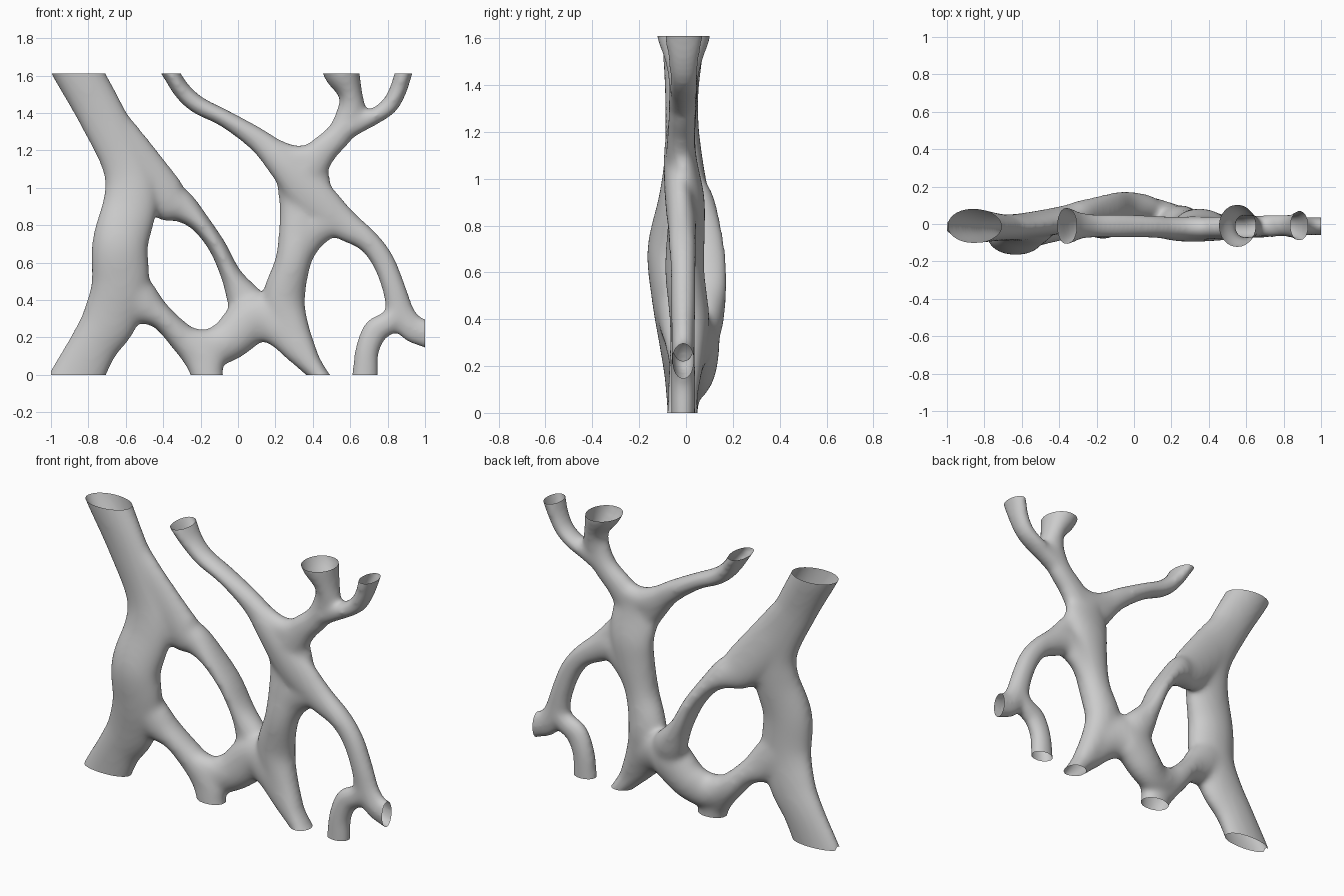
import bpy
import bmesh
import math
from mathutils import Vector

TOP = 1.61
SIDES = 28
STEPS = 6
SOFTEN = 30
VOXEL = 0.012

start_cube = bpy.data.objects.get("Cube")
if start_cube:
    bpy.data.objects.remove(start_cube, do_unlink=True)


def spline(a, b, c, d, t):
    """Catmull-Rom blend between b and c for any number of channels."""
    return [0.5 * (2 * q + (r - p) * t + (2 * p - 5 * q + 4 * r - s) * t * t
                   + (3 * q - p - 3 * r + s) * t ** 3)
            for p, q, r, s in zip(a, b, c, d)]


def extend(end, inner, length=0.1):
    """Continue a limb straight past its open end so it can be trimmed flat."""
    step = Vector((end[0] - inner[0], end[1] - inner[1])).normalized() * length
    return (end[0] + step.x, end[1] + step.y, *end[2:])


def padding(along, across):
    """Extra radius that makes up for the shrinkage of the softening pass."""
    return min(0.02, SOFTEN * 0.000017 * along / across ** 2)


def limb(bm, points, open_start=False, open_end=False):
    """Sweep an ellipse along points of (x, z, y, half width, half depth)."""
    points = list(points)
    if open_start:
        points.insert(0, extend(points[0], points[1]))
    if open_end:
        points.append(extend(points[-1], points[-2]))
    padded = [points[0]] + points + [points[-1]]
    path = []
    for i in range(len(points) - 1):
        path += [spline(*padded[i:i + 4], k / STEPS) for k in range(STEPS)]
    path.append(points[-1])

    rings = []
    for i, (x, z, y, w, d) in enumerate(path):
        before, after = path[max(i - 1, 0)], path[min(i + 1, len(path) - 1)]
        tangent = Vector((after[0] - before[0], 0, after[1] - before[1])).normalized()
        side = Vector((-tangent.z, 0, tangent.x))
        wide, deep = w + padding(w, d), d + padding(d, w)
        ring = []
        for k in range(SIDES):
            angle = math.tau * k / SIDES
            offset = side * wide * math.cos(angle)
            offset.y = deep * math.sin(angle)
            ring.append(bm.verts.new(Vector((x, y, z)) + offset))
        rings.append(ring)
    for low, high in zip(rings, rings[1:]):
        for k in range(SIDES):
            n = (k + 1) % SIDES
            bm.faces.new((low[k], low[n], high[n], high[k]))
    bm.faces.new(reversed(rings[0]))
    bm.faces.new(rings[-1])


bm = bmesh.new()

# Thick left trunk, bulging forward, down to the left foot
limb(bm, [(-.852, TOP, -.01, .122, .09), (-.725, 1.38, -.018, .115, .07),
          (-.6, 1.12, -.02, .115, .068), (-.575, .93, -.035, .135, .078),
          (-.63, .7, -.068, .143, .095), (-.63, .48, -.058, .145, .086),
          (-.685, .3, -.035, .138, .078), (-.77, .16, -.02, .12, .07),
          (-.855, 0, -.015, .125, .062)], True, True)

# Slender diagonal strand, bowing backward to the central joint
limb(bm, [(-.72, 1.38, -.015, .1, .065), (-.597, 1.19, -.01, .122, .065),
          (-.395, .955, .02, .112, .07), (-.295, .895, .045, .078, .074),
          (-.205, .815, .06, .05, .073), (-.11, .685, .08, .044, .072),
          (-.035, .53, .093, .052, .07), (.05, .38, .08, .095, .075),
          (.12, .28, .045, .08, .07)])

# Lower bar from the trunk to the second foot
limb(bm, [(-.6, .47, -.05, .12, .08), (-.5, .375, -.035, .097, .075),
          (-.405, .305, -.015, .062, .07), (-.3, .2, .005, .07, .07),
          (-.19, .1, -.005, .097, .065), (-.167, 0, -.015, .077, .06)],
     open_end=True)

# Bridge through the central joint to the third foot
limb(bm, [(-.3, .2, .005, .06, .065), (-.17, .145, .015, .093, .072),
          (-.05, .185, .04, .105, .085), (.09, .305, .05, .125, .09),
          (.22, .27, .02, .115, .08), (.33, .13, -.01, .072, .06),
          (.433, 0, -.015, .043, .055)], open_end=True)

# Central stem, rooted in the third foot
limb(bm, [(.38, .08, -.013, .05, .055), (.295, .24, .005, .082, .07),
          (.245, .4, .015, .107, .082), (.293, .6, -.005, .09, .08),
          (.335, .77, 0, .11, .078), (.355, .92, .005, .125, .072),
          (.345, 1.07, -.015, .125, .062), (.32, 1.15, -.02, .07, .055)])

# Shoulder web under the right arm
limb(bm, [(.3, .6, -.005, .07, .065), (.375, .76, -.005, .095, .068),
          (.5, .825, -.015, .085, .06), (.64, .76, -.015, .05, .05)])

# Saddle web between the two upper branches
limb(bm, [(.08, 1.28, -.012, .04, .045), (.19, 1.195, -.018, .062, .052),
          (.3, 1.15, -.02, .067, .055), (.42, 1.175, -.02, .06, .052),
          (.53, 1.28, -.015, .05, .048)])

# Upper left branch crossing the stem and arching down to the right arm
limb(bm, [(-.358, TOP, -.01, .042, .085), (-.295, 1.515, -.01, .042, .06),
          (-.21, 1.44, -.01, .041, .05), (-.07, 1.37, -.01, .039, .048),
          (.115, 1.25, -.015, .055, .052), (.25, 1.12, -.03, .08, .06),
          (.4, .95, -.03, .1, .06), (.56, .81, -.02, .075, .055),
          (.69, .72, -.015, .053, .05), (.775, .61, -.012, .05, .046),
          (.835, .46, -.012, .051, .045), (.87, .33, -.012, .06, .044),
          (.93, .25, -.012, .058, .042), (1, .222, -.012, .059, .042)], True, True)

# Fourth foot
limb(bm, [(.86, .33, -.012, .05, .043), (.8, .275, -.012, .05, .043),
          (.735, .235, -.012, .055, .044), (.69, .13, -.012, .052, .045),
          (.68, 0, -.012, .057, .045)], open_end=True)

# Upper right branch with its flared mouth
limb(bm, [(.33, 1.06, -.025, .11, .06), (.45, 1.195, -.02, .07, .055),
          (.545, 1.29, -.015, .06, .052), (.603, 1.4, -.012, .067, .055),
          (.602, 1.5, -.01, .058, .07), (.558, TOP, -.01, .092, .11)],
     open_end=True)

# Small outer twig
limb(bm, [(.57, 1.31, -.015, .05, .05), (.66, 1.355, -.012, .045, .047),
          (.735, 1.385, -.01, .036, .045), (.81, 1.44, -.01, .038, .045),
          (.855, 1.52, -.01, .04, .052), (.884, TOP, -.01, .042, .066)],
     open_end=True)

bmesh.ops.recalc_face_normals(bm, faces=bm.faces)
mesh = bpy.data.meshes.new("branching_tube")
bm.to_mesh(mesh)
bm.free()
tube = bpy.data.objects.new("branching_tube", mesh)
bpy.context.collection.objects.link(tube)

# Fuse the limbs and soften the joints
remesh = tube.modifiers.new("fuse", "REMESH")
remesh.mode = "VOXEL"
remesh.voxel_size = VOXEL
soften = tube.modifiers.new("soften", "SMOOTH")
soften.factor = 0.5
soften.iterations = SOFTEN
graph = bpy.context.evaluated_depsgraph_get()
fused = bpy.data.meshes.new_from_object(tube.evaluated_get(graph))
tube.modifiers.clear()

# Trim the limbs flat, leaving open ends
bm = bmesh.new()
bm.from_mesh(fused)
for point, normal in (((0, 0, 0), (0, 0, -1)), ((0, 0, TOP), (0, 0, 1)),
                      ((1, 0, 0), (1, 0, 0)), ((-1, 0, 0), (-1, 0, 0))):
    bmesh.ops.bisect_plane(bm, geom=bm.verts[:] + bm.edges[:] + bm.faces[:],
                           plane_co=point, plane_no=normal, clear_outer=True)
for face in bm.faces:
    face.smooth = True
bm.to_mesh(fused)
bm.free()
tube.data = fused
fused.name = "branching_tube_surface"

# Plain grey finish
grey = bpy.data.materials.new("light_grey")
grey.use_nodes = True
colour = (0.6, 0.6, 0.6, 1)
grey.diffuse_color = colour
grey.node_tree.nodes["Principled BSDF"].inputs["Base Color"].default_value = colour
fused.materials.clear()
fused.materials.append(grey)
